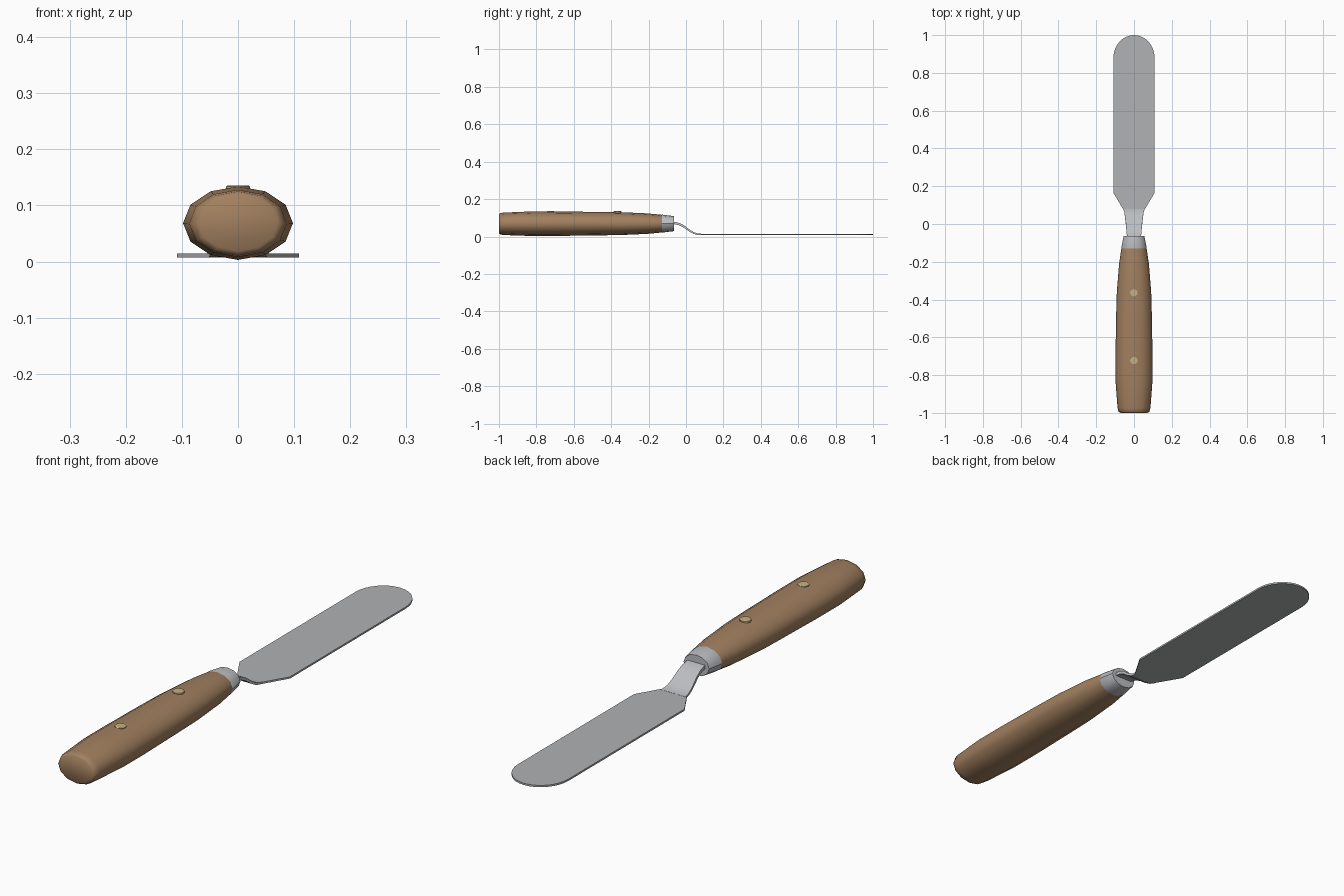
import bpy, bmesh, math

if "Cube" in bpy.data.objects:
    bpy.data.objects.remove(bpy.data.objects["Cube"])

def mat(name, rgb):
    m = bpy.data.materials.new(name)
    m.diffuse_color = (*rgb, 1)
    m.use_nodes = True
    m.node_tree.nodes["Principled BSDF"].inputs["Base Color"].default_value = m.diffuse_color
    return m

wood = mat("warm wood", (0.36, 0.215, 0.115))
steel = mat("blade steel", (0.44, 0.445, 0.455))
bright = mat("bright steel", (0.50, 0.51, 0.53))
brass = mat("pale brass", (0.56, 0.44, 0.22))

def finish(name, bm, material, angle=35):
    bmesh.ops.recalc_face_normals(bm, faces=bm.faces)
    me = bpy.data.meshes.new(name)
    bm.to_mesh(me)
    bm.free()
    ob = bpy.data.objects.new(name, me)
    bpy.context.collection.objects.link(ob)
    me.materials.append(material)
    bpy.ops.object.select_all(action='DESELECT')
    ob.select_set(True)
    bpy.context.view_layer.objects.active = ob
    bpy.ops.object.shade_smooth_by_angle(angle=math.radians(angle))
    return ob

def loft(name, rings, material, angle):
    """Skin equal-length rings of points and cap both ends."""
    bm = bmesh.new()
    vs = [[bm.verts.new(p) for p in r] for r in rings]
    n = len(vs[0])
    for a, b in zip(vs, vs[1:]):
        for i in range(n):
            bm.faces.new((a[i], a[(i + 1) % n], b[(i + 1) % n], b[i]))
    bm.faces.new(vs[0])
    bm.faces.new(vs[-1])
    return finish(name, bm, material, angle)

def oval(y, rx, rz, cz, n=12):
    return [(rx * math.cos(2 * math.pi * i / n), y, cz + rz * math.sin(2 * math.pi * i / n))
            for i in range(n)]

# Handle: 12-sided oval grip with a rounded butt
grip = [(-1.0, .071, .050, .069), (-.994, .081, .057, .068), (-.975, .087, .060, .068),
        (-.83, .098, .0655, .0685), (-.70, .098, .0655, .0685), (-.50, .095, .063, .069),
        (-.36, .091, .0615, .069), (-.21, .079, .055, .069), (-.125, .066, .047, .069)]
loft("handle", [oval(*s) for s in grip], wood, 50)

# Ferrule: metal collar at the front of the handle
collar = [(-.14, .064, .045, .069), (-.126, .067, .048, .069), (-.064, .055, .040, .069)]
loft("ferrule", [oval(*s) for s in collar], bright, 40)

# Neck: bent strip (y, z, half width) stepping down to the blade
path = [(-.09, .075, .038), (-.06, .072, .038), (-.035, .066, .040), (-.01, .053, .042),
        (.015, .034, .045), (.04, .019, .048), (.06, .0125, .051), (.08, .0115, .054)]
rings = []
for i, (y, z, w) in enumerate(path):
    a, b = path[max(i - 1, 0)], path[min(i + 1, len(path) - 1)]
    dy, dz = b[0] - a[0], b[1] - a[1]
    d = math.hypot(dy, dz)
    t = .007 - .0005 * i
    oy, oz = -dz / d * t, dy / d * t
    rings.append([(-w, y - oy, z - oz), (w, y - oy, z - oz), (w, y + oy, z + oz), (-w, y + oy, z + oz)])
loft("neck", rings, bright, 40)

# Blade: thin plate with angled shoulders and a round tip
right = [(.050, .065), (.109, .165)]
tip = [(.109 * math.cos(math.pi * i / 16), .88 + .12 * math.sin(math.pi * i / 16)) for i in range(17)]
outline = right + tip + [(-x, y) for x, y in reversed(right)]
loft("blade", [[(x, y, z) for x, y in outline] for z in (.0075, .0145)], steel, 30)

# Rivets: two small pins set in the top of the handle
for k, (y, top) in enumerate([(-.725, .136), (-.367, .136)]):
    rr = [(.021, .105), (.021, top - .002), (.018, top)]
    loft(f"rivet_{k + 1}", [[(r * math.cos(math.pi * i / 6), y + r * math.sin(math.pi * i / 6), z)
                             for i in range(12)] for r, z in rr], brass, 30)
